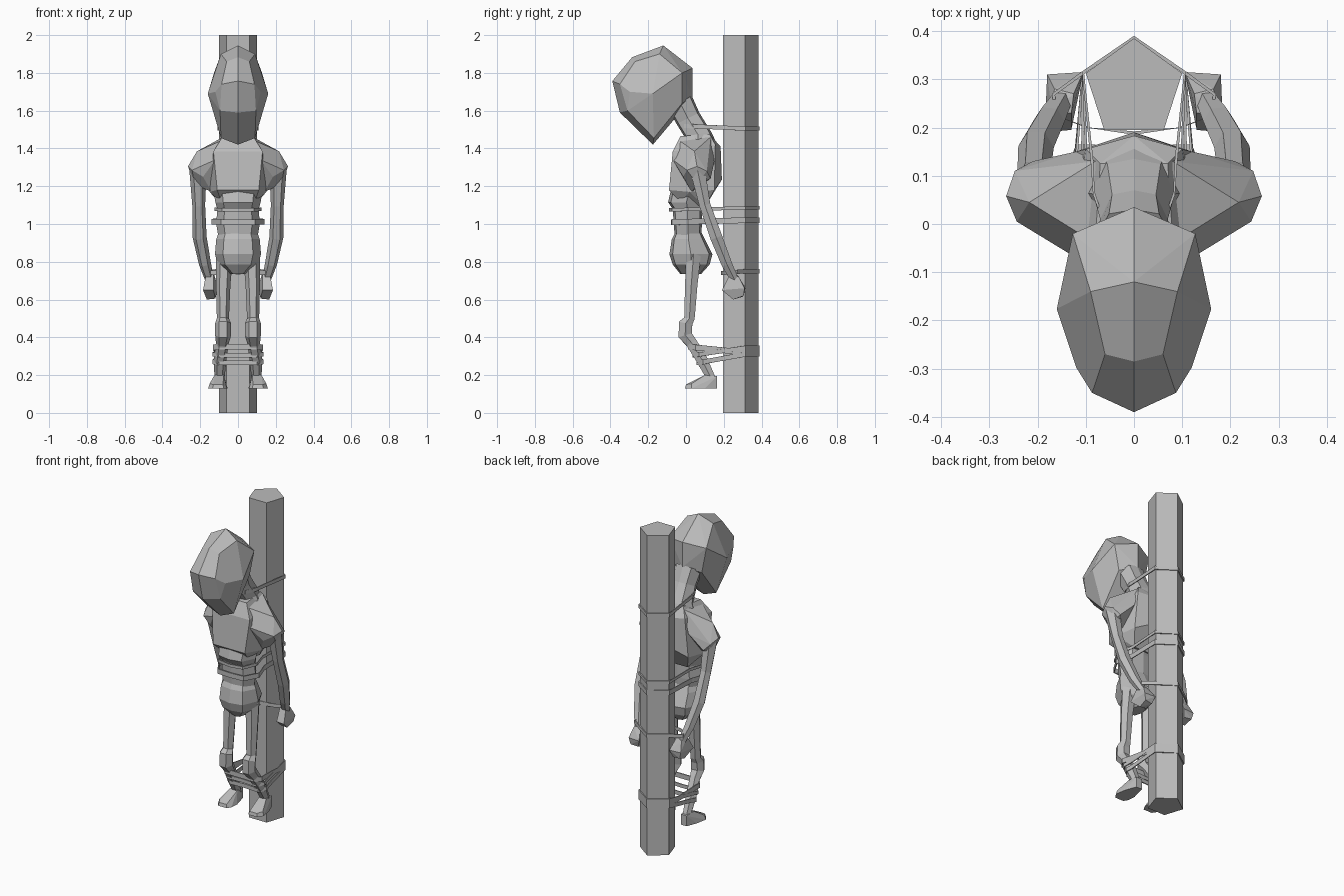
import bpy, bmesh, math
from mathutils import Vector

if "Cube" in bpy.data.objects:
    bpy.data.objects.remove(bpy.data.objects["Cube"])

grey = bpy.data.materials.new("plain grey")
grey.diffuse_color = (0.5, 0.5, 0.5, 1)
grey.use_nodes = True
grey.node_tree.nodes["Principled BSDF"].inputs["Base Color"].default_value = grey.diffuse_color


def finish(name, bm):
    bmesh.ops.recalc_face_normals(bm, faces=bm.faces)
    me = bpy.data.meshes.new(name)
    bm.to_mesh(me)
    bm.free()
    me.materials.append(grey)
    ob = bpy.data.objects.new(name, me)
    bpy.context.collection.objects.link(ob)
    return ob


def hull(name, pts, sides=(1, -1)):
    """Faceted convex block around points, mirrored over the given sides."""
    bm = bmesh.new()
    for p in {(s * x, y, z) for s in sides for x, y, z in pts}:
        bm.verts.new(p)
    res = bmesh.ops.convex_hull(bm, input=bm.verts)
    loose = [v for v in bm.verts if not v.link_faces]
    bmesh.ops.delete(bm, geom=loose, context='VERTS')
    bmesh.ops.dissolve_limit(bm, angle_limit=math.radians(6),
                             verts=bm.verts, edges=bm.edges)
    return finish(name, bm)


def loft(name, loops):
    """Skin a stack of equal-length loops and cap both ends."""
    bm = bmesh.new()
    rings = [[bm.verts.new(p) for p in lp] for lp in loops]
    n = len(rings[0])
    for a, b in zip(rings, rings[1:]):
        for i in range(n):
            j = (i + 1) % n
            bm.faces.new((a[i], a[j], b[j], b[i]))
    bm.faces.new(rings[0])
    bm.faces.new(rings[-1])
    return finish(name, bm)


def body_ring(z, w, f, b, tilt=0.0):
    """Eight-sided body section; tilt lifts the back edge."""
    m = (f + b) / 2
    h = (b - f) / 2
    prof = [(0, -1), (.65, -.85), (1, 0), (.65, .85),
            (0, 1), (-.65, .85), (-1, 0), (-.65, -.85)]
    return [(w * x, m + h * y, z + tilt * y) for x, y in prof]


def limb(name, path, s, n=6):
    """Tapered limb; path points are x, y, z, radius."""
    pts = [Vector((s * x, y, z)) for x, y, z, r in path]
    loops = []
    for i, p in enumerate(pts):
        t = (pts[min(i + 1, len(pts) - 1)] - pts[max(i - 1, 0)]).normalized()
        u = Vector((1, 0, 0))
        u = (u - t * u.dot(t)).normalized()
        v = t.cross(u)
        r = path[i][3]
        loops.append([p + r * (math.cos(a) * u + math.sin(a) * v)
                      for a in (math.tau * k / n for k in range(n))])
    return loft(name, loops)


def strap(name, half, z_body, z_post, height=.025):
    """Flat cord from the front of the body around the back of the post."""
    half = half + [(.108, .316), (0, .39)]
    loop = half + [(-x, y) for x, y in reversed(half[1:-1])]
    y0 = half[0][1]
    n = len(loop)
    loops = []
    for grow, dz in ((0, -.5), (0, .5), (-.007, .5), (-.007, -.5)):
        ring = []
        for x, y in loop:
            d = Vector((x, y - .2)).normalized() * grow
            t = min(1, max(0, (y - y0) / (.316 - y0)))
            ring.append((x + d.x, y + d.y,
                         z_body + (z_post - z_body) * t + dz * height))
        loops.append(ring)
    bm = bmesh.new()
    rings = [[bm.verts.new(p) for p in lp] for lp in loops]
    for k in range(4):
        a, b = rings[k], rings[(k + 1) % 4]
        for i in range(n):
            j = (i + 1) % n
            bm.faces.new((a[i], a[j], b[j], b[i]))
    return finish(name, bm)


# five-sided post
loft("post", [[(.105 * math.sin(math.tau * k / 5),
                .28 + .105 * math.cos(math.tau * k / 5), z)
               for k in range(5)] for z in (0, 2)])

# bowed head
hull("head", [(0, -.12, 1.945), (0, .035, 1.825), (0, .035, 1.67),
              (0, -.07, 1.545), (0, -.175, 1.42), (0, -.35, 1.59),
              (0, -.39, 1.757), (0, -.285, 1.883),
              (.09, -.14, 1.90), (.127, -.02, 1.80), (.16, -.176, 1.69),
              (.06, -.27, 1.86), (.12, -.297, 1.70), (.087, -.35, 1.74),
              (.095, -.31, 1.60), (.09, -.17, 1.455), (.095, -.02, 1.64)])

# neck leaning forward into the head
loft("neck", [body_ring(1.40, .11, -.04, .17, .01),
              body_ring(1.475, .085, -.01, .135, .01),
              body_ring(1.56, .07, -.05, .07, .03),
              body_ring(1.64, .08, -.09, .03, .04)])

# rib cage
hull("chest", [(.08, -.03, 1.465), (.07, .125, 1.475), (.13, -.07, 1.385),
               (.10, .155, 1.42), (0, .183, 1.41), (.11, -.09, 1.18),
               (0, -.09, 1.18), (.15, .02, 1.17), (.12, .15, 1.18),
               (0, .19, 1.235), (.08, .10, 1.09), (.09, -.03, 1.12)])

# belly narrowing at the waist, then hips
loft("belly", [body_ring(1.18, .13, -.08, .12), body_ring(1.115, .12, -.095, .1),
               body_ring(1.08, .11, -.07, .085), body_ring(1.0, .115, -.065, .085),
               body_ring(.94, .105, -.06, .08)])
loft("hips", [body_ring(.96, .1, -.055, .08), body_ring(.92, .115, -.075, .1),
              body_ring(.84, .122, -.088, .14), body_ring(.785, .105, -.07, .125),
              body_ring(.735, .04, -.03, .08)])

for s, side in ((1, "left"), (-1, "right")):
    # shoulder block
    hull(side + "_shoulder",
         [(.08, -.04, 1.445), (.08, .13, 1.46), (.217, .045, 1.385),
          (.265, .058, 1.305), (.247, .11, 1.28), (.243, .005, 1.285),
          (.185, -.015, 1.25), (.12, -.07, 1.34), (.12, .15, 1.33),
          (.21, .13, 1.24), (.14, .03, 1.17), (.23, .06, 1.21)], (s,))
    # arm reaching back to the post
    limb(side + "_arm", [(.212, .06, 1.29, .046), (.208, .10, 1.10, .034),
                         (.203, .16, .93, .037), (.175, .215, .79, .032),
                         (.152, .255, .71, .024)], s)
    # closed hand
    hull(side + "_hand",
         [(.13, .23, .73), (.17, .23, .73), (.125, .27, .73), (.165, .28, .72),
          (.185, .19, .65), (.13, .195, .65), (.18, .31, .66), (.105, .315, .66),
          (.165, .25, .60), (.12, .25, .605), (.17, .305, .62), (.12, .30, .615)],
         (s,))
    # bent leg
    limb(side + "_leg", [(.072, .04, .84, .046), (.078, .028, .68, .038),
                         (.08, .018, .50, .032), (.079, -.002, .475, .042),
                         (.079, -.004, .41, .042), (.083, .03, .37, .034),
                         (.095, .085, .28, .034), (.098, .135, .18, .026)], s)
    # foot with pointed toe
    hull(side + "_foot",
         [(.06, .02, .13), (.075, -.005, .13), (.135, -.005, .13), (.158, .03, .13),
          (.145, .10, .13), (.08, .165, .13), (.12, .165, .13), (.055, .07, .13),
          (.08, 0, .15), (.13, 0, .15), (.15, .03, .155),
          (.075, .10, .20), (.125, .10, .20), (.08, .165, .195), (.12, .165, .195)],
         (s,))

# cords tying neck, waist, wrists and shins to the post
strap("neck_cord", [(0, -.03), (.06, -.01), (.085, .06), (.09, .13)], 1.52, 1.505, .022)
strap("upper_waist_cord", [(0, -.09), (.085, -.075), (.125, .01), (.1, .1)], 1.075, 1.085, .018)
strap("lower_waist_cord", [(0, -.08), (.09, -.075), (.14, .01), (.11, .1)], 1.01, 1.02, .03)
strap("wrist_cord", [(0, .185), (.1, .20), (.165, .225), (.17, .27)], .74, .75, .022)
strap("upper_shin_cord", [(0, .01), (.10, .01), (.132, .05), (.125, .1)], .35, .32, .03)
strap("middle_shin_cord", [(0, .04), (.10, .035), (.135, .07), (.125, .12)], .305, .345, .022)
strap("lower_shin_cord", [(0, .06), (.10, .055), (.135, .09), (.125, .13)], .265, .31, .025)
